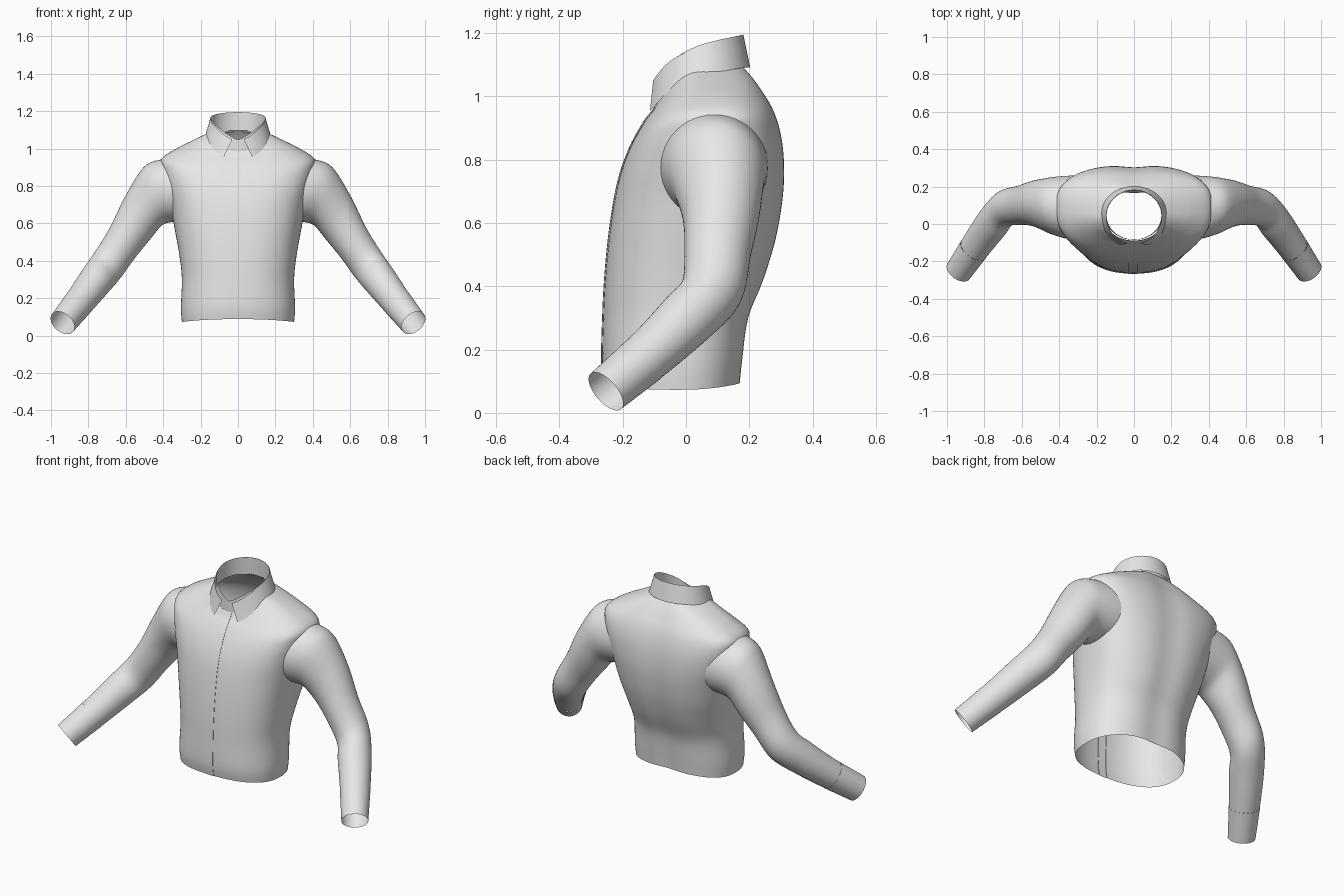
import bpy
from math import sin, cos, pi, radians, exp, copysign
from mathutils import Vector
from mathutils.bvhtree import BVHTree

if "Cube" in bpy.data.objects:
    bpy.data.objects.remove(bpy.data.objects["Cube"])

cloth = bpy.data.materials.new("light_grey_cloth")
cloth.use_nodes = True
cloth.diffuse_color = (0.8, 0.8, 0.8, 1)
cloth.node_tree.nodes["Principled BSDF"].inputs["Base Color"].default_value = (0.8, 0.8, 0.8, 1)


def spline(rows, steps):
    """Smooth curve through rows of numbers."""
    rows = [Vector(r) for r in rows]
    out = []
    for i in range(len(rows) - 1):
        a, b = rows[i], rows[i + 1]
        ta = (b - rows[max(i - 1, 0)]) / 2
        tb = (rows[min(i + 2, len(rows) - 1)] - a) / 2
        for k in range(steps):
            t = k / steps
            u = 1 - t
            out.append(a * (u * u * (1 + 2 * t)) + ta * (t * u * u)
                       + b * (t * t * (3 - 2 * t)) - tb * (t * t * u))
    return out + [rows[-1]]


def skin(rings, closed=True, flip=False):
    """Points and quads joining equally long rings."""
    n = len(rings[0])
    verts = [Vector(p) for ring in rings for p in ring]
    faces = []
    for i in range(len(rings) - 1):
        for j in range(n if closed else n - 1):
            k = (j + 1) % n
            f = (i * n + j, i * n + k, (i + 1) * n + k, (i + 1) * n + j)
            faces.append(f[::-1] if flip else f)
    return verts, faces


def part(name, verts, faces):
    mesh = bpy.data.meshes.new(name)
    mesh.from_pydata(verts, [], faces)
    mesh.materials.append(cloth)
    obj = bpy.data.objects.new(name, mesh)
    bpy.context.collection.objects.link(obj)
    mesh.shade_smooth()


def power(v, e):
    return copysign(abs(v) ** e, v)


# Torso: half width, y front / side / back, z front / side / back, squareness
body = spline([
    (.300, -.255, -.03, .178, .088, .073, .095, .85),
    (.305, -.265, -.03, .186, .16, .15, .17, .85),
    (.300, -.262, -.02, .205, .30, .30, .30, .85),
    (.312, -.256, .00, .252, .42, .42, .42, .82),
    (.335, -.244, .04, .290, .55, .55, .55, .78),
    (.360, -.225, .07, .311, .68, .68, .68, .75),
    (.385, -.203, .09, .314, .77, .78, .78, .72),
    (.408, -.176, .10, .305, .84, .88, .87, .72),
    (.410, -.150, .10, .282, .89, .945, .95, .75),
    (.330, -.125, .09, .250, .93, 1.0, 1.01, .8),
    (.250, -.105, .07, .218, .955, 1.04, 1.06, .85),
    (.163, -.088, .05, .188, .985, 1.082, 1.097, .95)], 4)


def torso_ring(row, n=96):
    w, yf, yc, yb, zf, zs, zb, e = row
    ring = []
    for j in range(n):
        a = 2 * pi * j / n
        c, s = cos(a), sin(a)
        x = w * power(c, e)
        y = yc + (yb - yc if s > 0 else yc - yf) * power(s, e)
        if s > 0:  # hollow along the spine
            y -= .012 * exp(-(x / .08) ** 2)
        ring.append((x, y, zs + ((zb if s > 0 else zf) - zs) * s * s))
    return ring


verts, faces = skin([torso_ring(r) for r in body])
torso_surface = BVHTree.FromPolygons(verts, faces)


def in_armhole(face):
    p = sum((verts[i] for i in face), Vector()) / len(face)
    return abs(p.x) > .3 and (p.y - .09) ** 2 + (p.z - .775) ** 2 < .145 ** 2


part("torso", verts, [f for f in faces if not in_armhole(f)])

# Button placket: thin raised strip down the front
edge = [(-.03, .004), (-.03, -.002), (0, -.003), (.022, -.002), (.022, .004)]
part("button_placket", *skin([[(x, r[1] + d, r[4]) for x, d in edge] for r in body], closed=False))

# Sleeves: centre, section direction, radius across, radius along the arm's outside
arm = spline([
    (.385, .09, .775, .97, 0, -.25, .170, .172),
    (.455, .10, .745, .95, 0, -.30, .148, .163),
    (.535, .11, .632, .88, 0, -.48, .122, .135),
    (.612, .10, .505, .76, 0, -.64, .105, .106),
    (.693, .08, .383, .75, -.15, -.65, .098, .099),
    (.760, .00, .295, .60, -.52, -.60, .092, .092),
    (.840, -.11, .19, .50, -.64, -.58, .082, .082),
    (.938, -.253, .068, .47, -.66, -.58, .071, .073)], 6)


def arm_ring(row, grow=0, n=48):
    centre, normal = Vector(row[:3]), Vector(row[3:6]).normalized()
    across = normal.cross(Vector((0, 0, 1))).normalized()
    up = across.cross(normal)
    return [centre + across * cos(2 * pi * j / n) * (row[6] + grow)
            + up * sin(2 * pi * j / n) * (row[7] + grow) for j in range(n)]


# Seat the first sleeve rings on the torso, fading out along the arm
CUFF, FADE = 6, 6
sleeve = [arm_ring(r) for r in arm[:1 - CUFF]]
for j, p in enumerate(list(sleeve[0])):
    hit = torso_surface.ray_cast(Vector((1, p.y, p.z)), Vector((-1, 0, 0)))[0]
    if hit:
        shift = hit.x - p.x
        for k in range(FADE):
            sleeve[k][j].x += shift * (1 - k / FADE) ** 2
cuff = [arm_ring(r, .001) for r in arm[-CUFF:]]

for side, sign in (("left", 1), ("right", -1)):
    for name, rings in (("sleeve", sleeve), ("cuff", cuff)):
        turned = [[(p.x * sign, p.y, p.z) for p in ring] for ring in rings]
        part(side + "_" + name, *skin(turned, flip=sign > 0))

# Collar: fold line on top, spread points at the bottom front
STEPS = 8
fold_z = [v[0] for v in spline([(1.195, 0), (1.187, 0), (1.165, 0), (1.115, 0), (1.05, 0)], STEPS)]
hem_z = [v[0] for v in spline([(1.09, 0), (1.088, 0), (1.069, 0), (1.03, 0), (.955, 0)], STEPS)]
neck_z = [v[0] for v in spline([(1.09, 0), (1.085, 0), (1.06, 0), (1.01, 0), (.98, 0)], STEPS)]


def collar_edge(heights, w, back, front, end):
    """Half loop from the back to the front, mirrored to a full one."""
    half = []
    for i, z in enumerate(heights):
        a = radians(end) * i / (len(heights) - 1)
        depth = back if cos(a) > 0 else front
        half.append(Vector((w * sin(a), .045 + depth * cos(a), z)))
    return [Vector((-p.x, p.y, p.z)) for p in half[:0:-1]] + half


fold = collar_edge(fold_z, .148, .136, .152, 168)
hem = collar_edge(hem_z, .178, .158, .175, 155)
part("collar_fall", *skin([[f.lerp(h, t) for f, h in zip(fold, hem)] for t in (0, .33, .67, 1)],
                          closed=False, flip=True))
stand_top = collar_edge([z - .003 for z in fold_z], .146, .134, .128, 180)
stand_base = collar_edge(neck_z, .155, .138, .13, 180)
part("collar_stand", *skin([stand_base, stand_top], closed=False))

# Keep creases crisp on the placket and collar
for name in ("button_placket", "collar_fall", "collar_stand"):
    obj = bpy.data.objects[name]
    bpy.ops.object.select_all(action="DESELECT")
    obj.select_set(True)
    bpy.context.view_layer.objects.active = obj
    bpy.ops.object.shade_smooth_by_angle(angle=radians(40))
